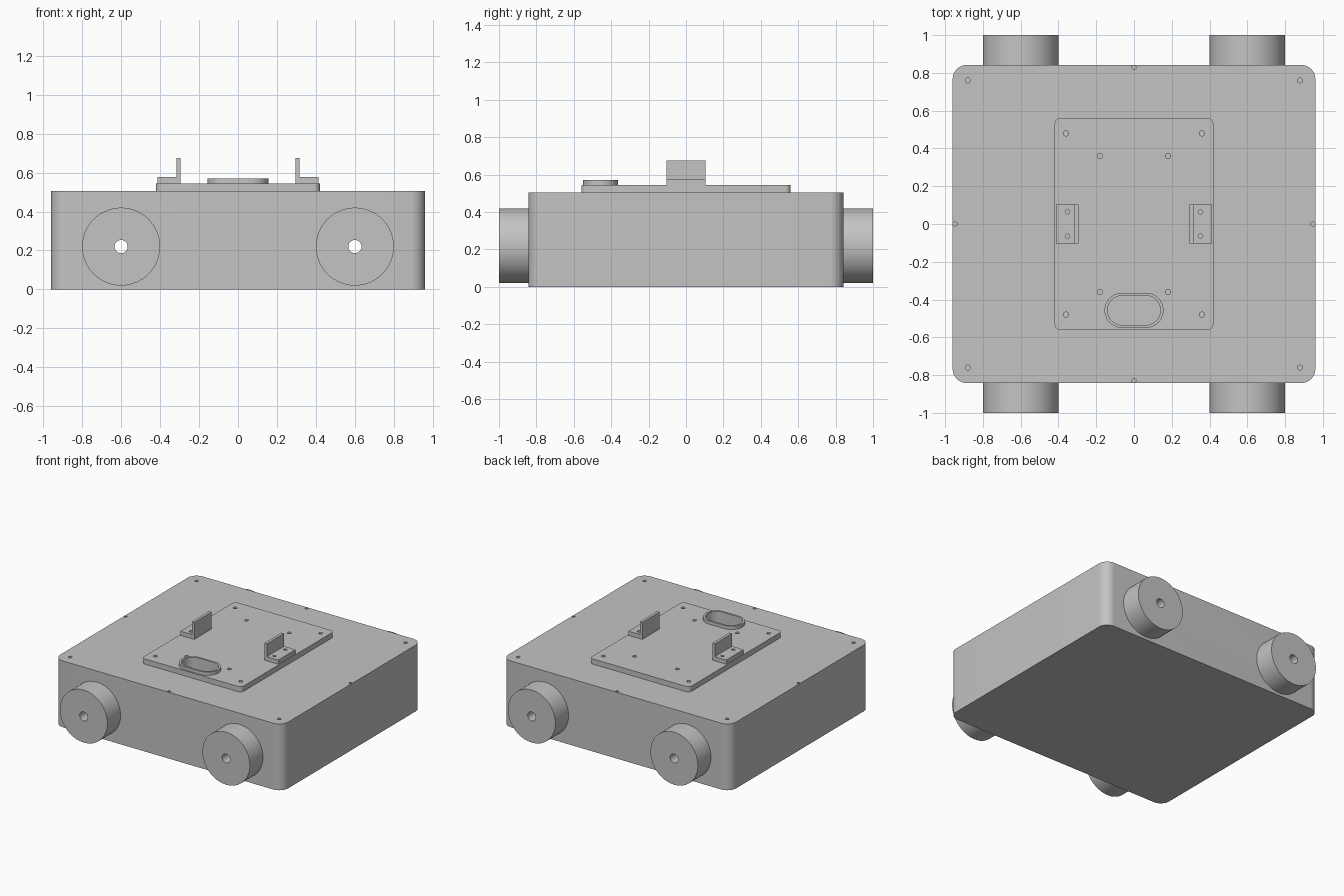
import bpy, bmesh, math

if "Cube" in bpy.data.objects:
    bpy.data.objects.remove(bpy.data.objects["Cube"], do_unlink=True)

grey = bpy.data.materials.new("plain_grey")
grey.use_nodes = True
COLOUR = (0.55, 0.55, 0.55, 1)
grey.diffuse_color = COLOUR
grey.node_tree.nodes["Principled BSDF"].inputs["Base Color"].default_value = COLOUR


def rounded(hw, hh, r, cx=0, cy=0, steps=12):
    """Rounded rectangle outline; becomes a circle or slot for large radii."""
    pts = []
    for k, (sx, sy) in enumerate([(1, 1), (-1, 1), (-1, -1), (1, -1)]):
        for i in range(steps + 1):
            a = math.pi / 2 * (k + i / steps)
            pts.append((cx + sx * (hw - r) + r * math.cos(a),
                        cy + sy * (hh - r) + r * math.sin(a)))
    return pts


def circle(r, cx=0, cy=0, steps=6):
    return rounded(r, r, r, cx, cy, steps)


def prism(name, outline, lo, hi, axis="Z"):
    """Extrude an outline along Z, or an x-z outline along Y."""
    place = (lambda u, v, h: (u, v, h)) if axis == "Z" else (lambda u, v, h: (u, h, v))
    pts = []
    for p in outline:
        if not pts or math.dist(p, pts[-1]) > 1e-5:
            pts.append(p)
    if math.dist(pts[0], pts[-1]) < 1e-5:
        pts.pop()
    bm = bmesh.new()
    low = [bm.verts.new(place(u, v, lo)) for u, v in pts]
    high = [bm.verts.new(place(u, v, hi)) for u, v in pts]
    bm.faces.new(low)
    bm.faces.new(high)
    for i in range(len(pts)):
        j = (i + 1) % len(pts)
        bm.faces.new((low[i], low[j], high[j], high[i]))
    bmesh.ops.recalc_face_normals(bm, faces=bm.faces)
    mesh = bpy.data.meshes.new(name)
    bm.to_mesh(mesh)
    bm.free()
    mesh.materials.append(grey)
    obj = bpy.data.objects.new(name, mesh)
    bpy.context.collection.objects.link(obj)
    return obj


def activate(obj):
    bpy.ops.object.select_all(action="DESELECT")
    obj.select_set(True)
    bpy.context.view_layer.objects.active = obj


def cut(obj, outline, lo, hi, axis="Z"):
    """Subtract an extruded outline and discard the cutter."""
    cutter = prism("cutter", outline, lo, hi, axis)
    cutter.hide_render = True
    mod = obj.modifiers.new("cut", "BOOLEAN")
    mod.operation = "DIFFERENCE"
    mod.solver = "EXACT"
    mod.object = cutter
    activate(obj)
    bpy.ops.object.modifier_apply(modifier=mod.name)
    bpy.data.objects.remove(cutter, do_unlink=True)


def finish(obj):
    activate(obj)
    bpy.ops.object.shade_smooth_by_angle(angle=math.radians(35))


SIGNS = [(sx, sy) for sx in (-1, 1) for sy in (-1, 1)]
BODY_TOP, PLATE_TOP = 0.505, 0.545
WALL = 0.03
AXLE_X, AXLE_Z, BORE = 0.6, 0.22, 0.034
SLOT_Y = -0.457
slot = rounded(0.14, 0.078, 0.078, 0, SLOT_Y)

# Hollow body with axle bores, cable opening and screw holes
body = prism("body", rounded(0.96, 0.842, 0.075), 0, BODY_TOP)
cut(body, rounded(0.96 - WALL, 0.842 - WALL, 0.045), WALL, BODY_TOP - WALL)
for sx in (-1, 1):
    cut(body, circle(BORE, sx * AXLE_X, AXLE_Z), -1.1, 1.1, "Y")
cut(body, slot, BODY_TOP - 0.1, BODY_TOP + 0.1)
for sx, sy in SIGNS:
    cut(body, circle(0.013, sx * 0.88, sy * 0.76), BODY_TOP - 0.06, BODY_TOP + 0.1)
for x, y in [(0.947, 0), (-0.947, 0), (0, 0.828), (0, -0.828)]:
    cut(body, circle(0.011, x, y), BODY_TOP - 0.06, BODY_TOP + 0.1)
finish(body)

# Mounting plate
plate = prism("mounting_plate", rounded(0.42, 0.56, 0.03), BODY_TOP, PLATE_TOP)
cut(plate, slot, 0.4, 0.7)
for sx, sy in SIGNS:
    for x, y in [(0.36, 0.48), (0.18, 0.36)]:
        cut(plate, circle(0.014, sx * x, sy * y), 0.4, 0.7)
finish(plate)

# Raised rim around the cable opening
rim = prism("cable_opening_rim", rounded(0.156, 0.093, 0.093, 0, SLOT_Y), PLATE_TOP, 0.57)
cut(rim, slot, 0.4, 0.7)
finish(rim)

# Angle brackets, uprights facing the centre
for side, s in (("left", 1), ("right", -1)):
    profile = [(0.295, PLATE_TOP), (0.412, PLATE_TOP), (0.412, 0.577),
               (0.316, 0.577), (0.316, 0.675), (0.295, 0.675)]
    bracket = prism(side + "_bracket", [(s * x, z) for x, z in profile], -0.104, 0.104, "Y")
    for sy in (-1, 1):
        cut(bracket, circle(0.012, s * 0.352, sy * 0.065), 0.4, 0.7)
    finish(bracket)

# Wheels with axle bores
for sx, sy in SIGNS:
    name = ("front_" if sy < 0 else "back_") + ("left" if sx > 0 else "right") + "_wheel"
    lo, hi = sorted((sy * 0.842, sy * 1.0))
    wheel = prism(name, circle(0.2, sx * AXLE_X, AXLE_Z, 16), lo, hi, "Y")
    cut(wheel, circle(BORE, sx * AXLE_X, AXLE_Z), -1.1, 1.1, "Y")
    finish(wheel)
